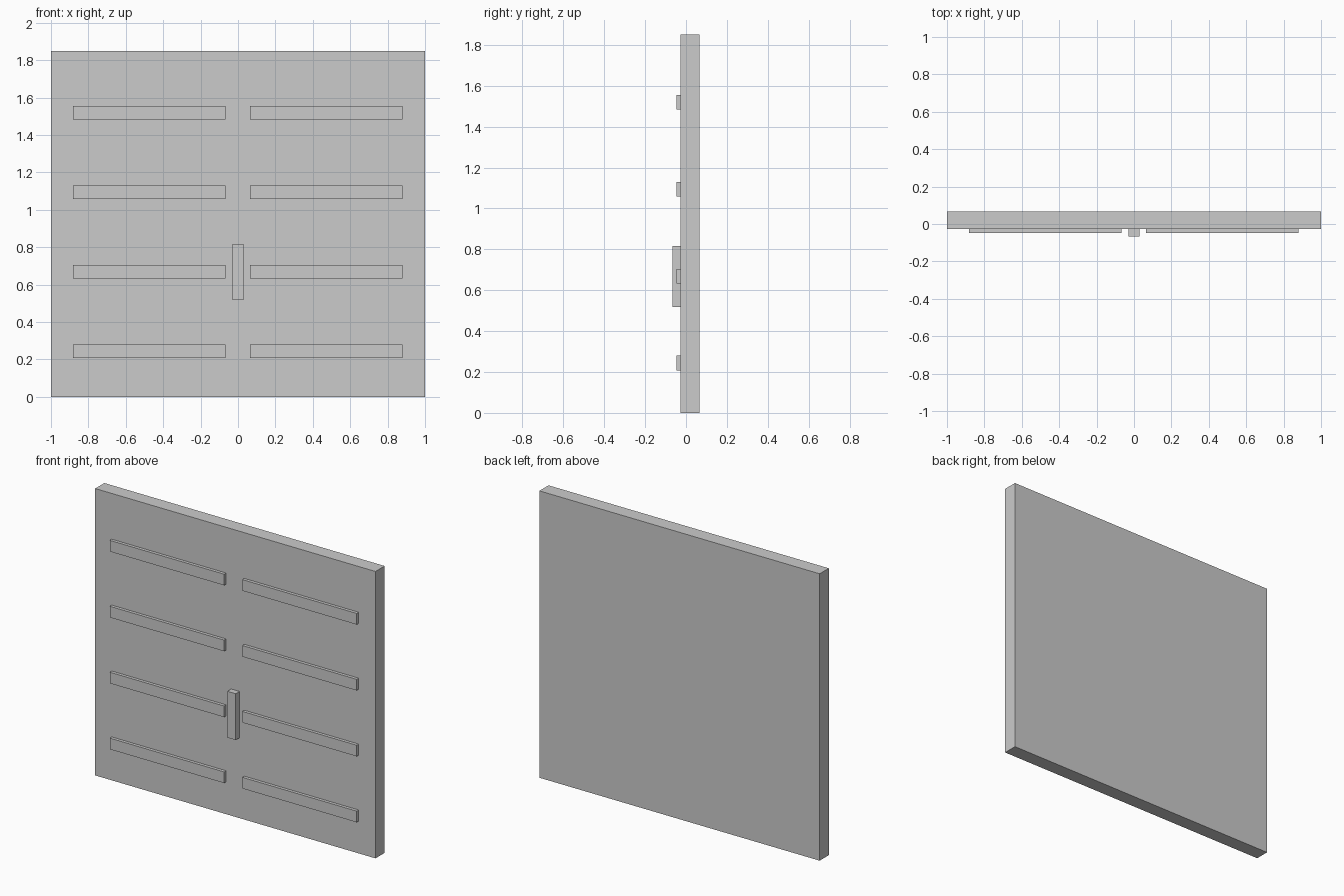
import bpy

if "Cube" in bpy.data.objects:
    bpy.data.objects.remove(bpy.data.objects["Cube"])

FACE = -0.027   # y of the panel's front face


def box(name, x, y, z):
    """Axis-aligned box from (min, max) ranges."""
    ranges = (x, y, z)
    bpy.ops.mesh.primitive_cube_add(size=1, location=[(a + b) / 2 for a, b in ranges])
    ob = bpy.context.object
    ob.name = name
    ob.scale = [b - a for a, b in ranges]
    bpy.ops.object.transform_apply(location=False, rotation=False, scale=True)
    return ob


# Main door panel
box("door_panel", (-1, 1), (FACE, 0.066), (0, 1.85))

# Four rows of raised slats, left and right
for row in range(4):
    zc = 0.244 + 0.425 * row
    z = (zc - 0.036, zc + 0.036)
    box(f"left_slat_{row + 1}", (-0.882, -0.066), (-0.047, FACE), z)
    box(f"right_slat_{row + 1}", (0.064, 0.88), (-0.047, FACE), z)

# Vertical handle in the middle
box("handle", (-0.03, 0.03), (-0.066, FACE), (0.518, 0.817))
